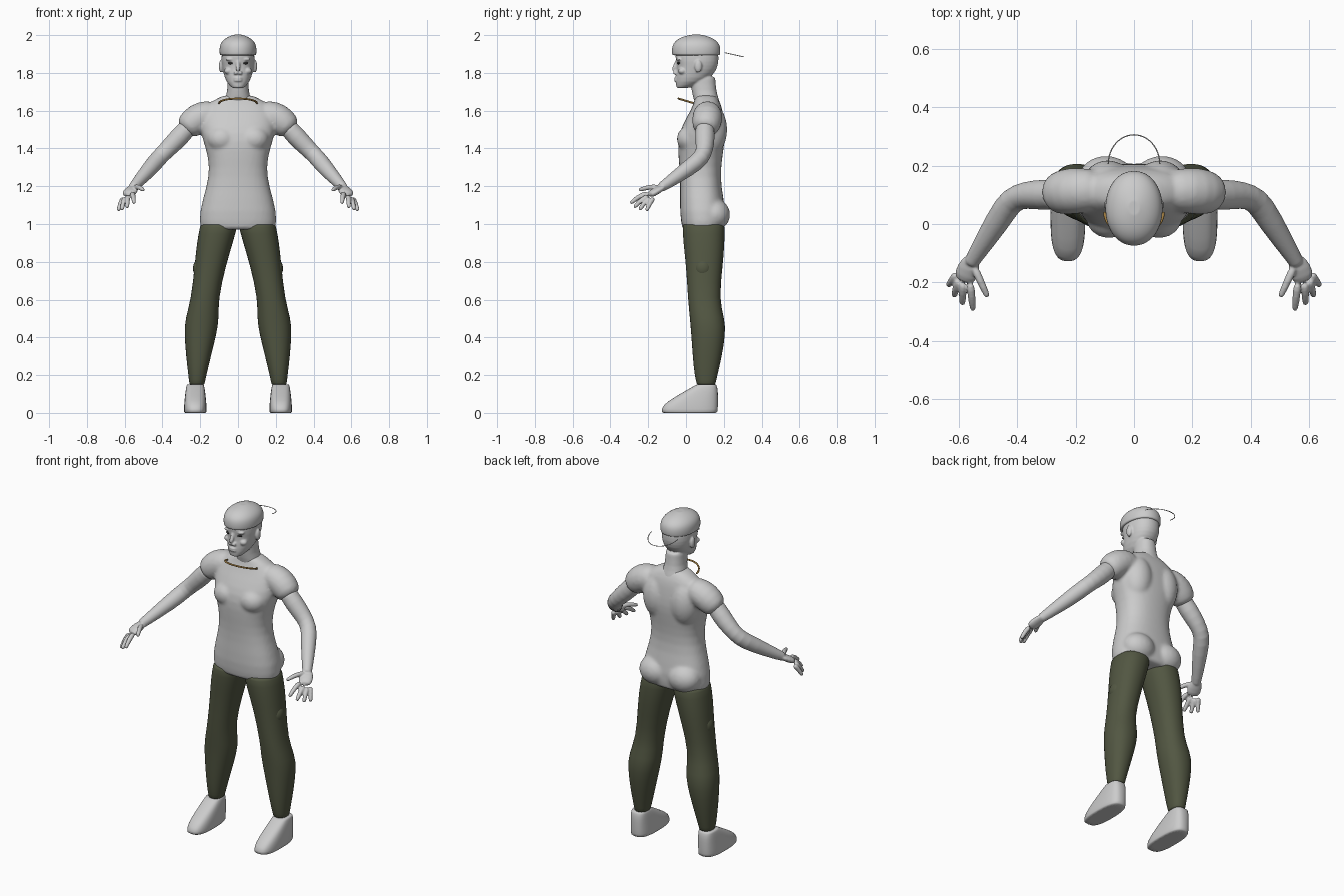
import bpy, bmesh, math
from mathutils import Vector, Matrix

if "Cube" in bpy.data.objects:
    bpy.data.objects.remove(bpy.data.objects["Cube"])

RIGHT, BACK, UP = Vector((1, 0, 0)), Vector((0, 1, 0)), Vector((0, 0, 1))
SIDES = 24


def material(name, red, green, blue):
    mat = bpy.data.materials.new(name)
    mat.use_nodes = True
    mat.diffuse_color = (red, green, blue, 1)
    shader = mat.node_tree.nodes["Principled BSDF"]
    shader.inputs["Base Color"].default_value = mat.diffuse_color
    return mat


grey = material("light grey", .6, .6, .6)
olive = material("olive trousers", .085, .095, .055)
dark = material("dark eyes", .03, .03, .03)
bronze = material("bronze cord", .35, .2, .05)


def ring(centre, u, v, half_u, half_v, power=2):
    """Superellipse of points around a centre."""
    points = []
    for i in range(SIDES):
        angle = math.tau * i / SIDES
        c, s = math.cos(angle), math.sin(angle)
        points.append(centre + u * half_u * math.copysign(abs(c) ** (2 / power), c)
                      + v * half_v * math.copysign(abs(s) ** (2 / power), s))
    return points


def skin(bm, rings):
    """Bridge rings of points and cap both ends."""
    loops = [[bm.verts.new(p) for p in points] for points in rings]
    for low, high in zip(loops, loops[1:]):
        for i in range(SIDES):
            bm.faces.new((low[i - 1], low[i], high[i], high[i - 1]))
    bm.faces.new(loops[0])
    bm.faces.new(loops[-1])


def stack(bm, rows, power=2.2, centre_x=lambda z: 0):
    """Upright loft with firm rims; each row is height, half width, front y, back y."""
    rings = []
    for z, half, front, back in rows:
        centre = Vector((centre_x(z), (front + back) / 2, z))
        rings.append(ring(centre, RIGHT, BACK, half, (back - front) / 2, power))
    for end, place in ((rings[0], 0), (rings[-1], len(rings) + 1)):
        middle = sum(end, Vector()) / SIDES
        rings.insert(place, [p.lerp(middle, .06) for p in end])
    skin(bm, rings)


def limb(bm, rows, side=1, flat=1):
    """Loft along a path; each row is x, y, z, radius."""
    path = [Vector((x * side, y, z)) for x, y, z, radius in rows]
    rings = []
    for i, point in enumerate(path):
        along = (path[min(i + 1, len(path) - 1)] - path[max(i - 1, 0)]).normalized()
        across = along.cross(UP).normalized()
        radius = rows[i][-1]
        rings.append(ring(point, across, along.cross(across), radius, radius * flat))
    skin(bm, rings)


def ball(bm, centre, radii):
    place = Matrix.Translation(centre) @ Matrix.Diagonal((*radii, 1))
    bmesh.ops.create_uvsphere(bm, u_segments=20, v_segments=12, radius=1, matrix=place)


def finish(bm, name, mat, mirror=False, voxel=0, levels=1, relax=2):
    """Turn a bmesh into a smooth object, optionally fused and mirrored."""
    bmesh.ops.recalc_face_normals(bm, faces=bm.faces)
    mesh = bpy.data.meshes.new(name)
    bm.to_mesh(mesh)
    bm.free()
    mesh.materials.append(mat)
    for face in mesh.polygons:
        face.use_smooth = True
    part = bpy.data.objects.new(name, mesh)
    bpy.context.collection.objects.link(part)
    rounding = part.modifiers.new("Round", 'SUBSURF')
    rounding.levels = rounding.render_levels = levels
    if voxel:
        fuse = part.modifiers.new("Fuse", 'REMESH')
        fuse.mode, fuse.voxel_size, fuse.use_smooth_shade = 'VOXEL', voxel, True
        part.modifiers.new("Relax", 'SMOOTH').iterations = relax
    if mirror:
        part.modifiers.new("Mirror", 'MIRROR').use_mirror_merge = False


# Torso with buttocks, shoulder blades, chest and short sleeves
bm = bmesh.new()
stack(bm, [(.97, .2, -.02, .2), (1.06, .21, -.035, .215), (1.2, .165, -.03, .185),
           (1.3, .15, -.035, .185), (1.4, .17, -.045, .2), (1.48, .2, -.04, .21),
           (1.56, .2, 0, .2), (1.63, .18, .04, .19), (1.68, .08, .05, .16)], 2.4)
for side in (-1, 1):
    ball(bm, (side * .095, .15, 1.05), (.1, .085, .085))
    ball(bm, (side * .09, .13, 1.5), (.09, .09, .14))
    ball(bm, (side * .085, .02, 1.45), (.08, .07, .07))
    limb(bm, [(.1, .115, 1.59, .07), (.19, .115, 1.575, .08),
              (.24, .11, 1.54, .08), (.29, .1, 1.49, .063)], side)
finish(bm, "torso_and_sleeves", grey, voxel=.01, relax=5)

# Arms and palms
bm = bmesh.new()
limb(bm, [(.24, .1, 1.54, .05), (.31, .1, 1.46, .053), (.37, .1, 1.4, .047),
          (.42, .085, 1.35, .045), (.46, .02, 1.3, .045), (.55, -.12, 1.2, .027),
          (.56, -.14, 1.19, .026)])
limb(bm, [(.55, -.11, 1.2, .026), (.565, -.15, 1.18, .04), (.585, -.2, 1.15, .04)], flat=.5)


def finger(base, tip):
    middle = base.lerp(tip, .5) + UP * .01
    limb(bm, [(*base, .015), (*middle, .013), (*base.lerp(tip, .93), .011), (*tip, .007)])


# Fanned fingers between the index and little finger, then the thumb
first_knuckle, last_knuckle = Vector((.56, -.2, 1.165)), Vector((.605, -.17, 1.14))
first_tip, last_tip = Vector((.55, -.295, 1.11)), Vector((.635, -.21, 1.07))
for i in range(4):
    bulge = (RIGHT - BACK - UP) * .01 * math.sin(math.pi * i / 3)
    finger(first_knuckle.lerp(last_knuckle, i / 3) + bulge,
           first_tip.lerp(last_tip, i / 3) + bulge)
finger(Vector((.55, -.14, 1.195)), Vector((.5, -.25, 1.18)))
finish(bm, "arms_and_hands", grey, mirror=True, voxel=.005)

# Neck, skull and jaw
bm = bmesh.new()
stack(bm, [(1.6, .09, .06, .19), (1.66, .07, .04, .175), (1.7, .056, .03, .16),
           (1.78, .055, .02, .155)])
stack(bm, [(1.72, .03, -.05, .01), (1.75, .063, -.056, .1), (1.8, .078, -.053, .155),
           (1.84, .086, -.046, .17), (1.88, .09, -.06, .175), (1.94, .08, -.05, .165)])

# Nose, lips, brows, cheeks and ears
limb(bm, [(0, -.045, 1.87, .01), (0, -.055, 1.84, .01), (0, -.07, 1.81, .014),
          (0, -.06, 1.795, .014)])
for z in (1.76, 1.772):
    ball(bm, (0, -.051, z), (.023, .013, .007))
for side in (-1, 1):
    ball(bm, (side * .012, -.057, 1.8), (.011, .011, .01))
    ball(bm, (side * .04, -.036, 1.872), (.027, .015, .008))
    ball(bm, (side * .05, -.02, 1.81), (.024, .022, .018))
    ball(bm, (side * .09, .065, 1.835), (.012, .02, .034))
finish(bm, "head_and_neck", grey, voxel=.005)

# Eyes
bm = bmesh.new()
ball(bm, (.037, -.037, 1.852), (.016, .01, .007))
finish(bm, "eyes", dark, mirror=True, levels=0)

# Close fitting cap
bm = bmesh.new()
stack(bm, [(1.893, .098, -.075, .182), (1.94, .1, -.076, .184), (1.97, .085, -.058, .165),
           (1.992, .053, -.02, .125), (2.002, .02, .03, .08)], 2.1)
finish(bm, "cap", grey, levels=2)

# Trouser legs, spreading outward toward the ankles
bm = bmesh.new()
stack(bm, [(1, .1, -.02, .205), (.9, .096, -.015, .205), (.78, .083, 0, .195),
           (.6, .072, .01, .175), (.5, .09, .02, .205), (.42, .086, .027, .21),
           (.3, .066, .035, .19), (.2, .048, .045, .167), (.15, .04, .057, .155)],
      centre_x=lambda z: .22 - .12 * z * z)
finish(bm, "trouser_legs", olive, mirror=True)

# Round pads on the outer thighs
bm = bmesh.new()
ball(bm, (.205, .09, .765), (.033, .046, .05))
finish(bm, "thigh_pads", olive, mirror=True, levels=0)

# Shoes
bm = bmesh.new()
stack(bm, [(0, .06, -.13, .168), (.04, .06, -.13, .17), (.09, .055, -.05, .17),
           (.13, .05, .02, .168), (.15, .045, .055, .16)], 2.8, lambda z: .226)
finish(bm, "shoes", grey, mirror=True)


def cord(name, mat, radius, centre, reach):
    """Thin half loop from one side round to the other."""
    curve = bpy.data.curves.new(name, 'CURVE')
    curve.dimensions, curve.bevel_depth, curve.use_fill_caps = '3D', radius, True
    line = curve.splines.new('POLY')
    line.points.add(SIDES)
    for i, point in enumerate(line.points):
        angle = math.pi * i / SIDES
        c, s = math.cos(angle), math.sin(angle)
        place = Vector(centre) + Vector(reach) * Vector((c, s, s))
        point.co = (*place, 1)
    curve.materials.append(mat)
    bpy.context.collection.objects.link(bpy.data.objects.new(name, curve))


# Neck cord in front and thin strap behind the cap
cord("neck_cord", bronze, .005, (0, .04, 1.64), (.1, -.08, .024))
cord("cap_strap", grey, .002, (0, .205, 1.907), (.088, .1, -.022))
